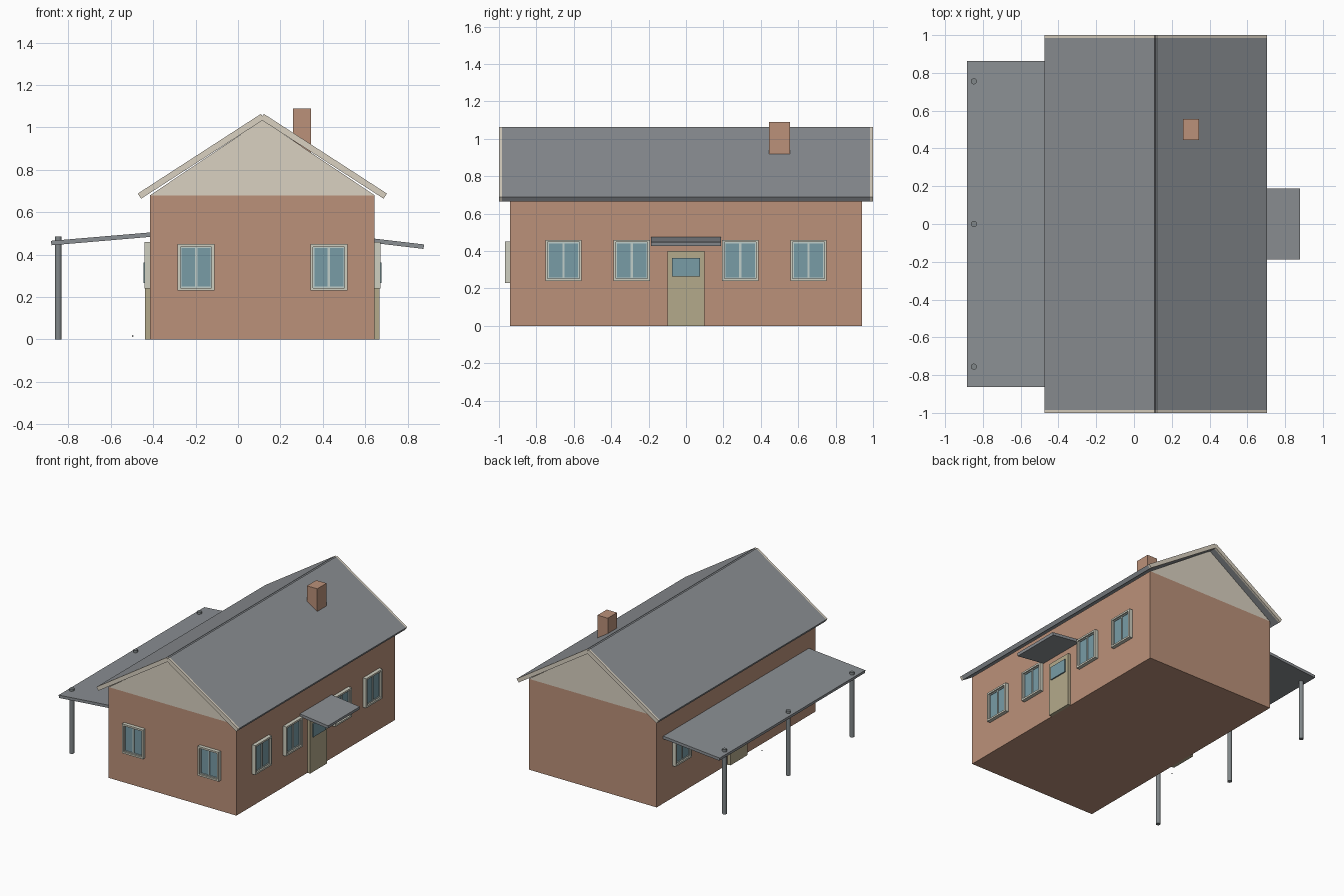
import bpy, bmesh, math
from mathutils import Matrix, Vector

if "Cube" in bpy.data.objects:
    bpy.data.objects.remove(bpy.data.objects["Cube"])

CX = 0.115            # ridge line / house centre in x
HW, HL = 0.53, 0.94   # half width and half length of the walls


def material(name, rgb):
    m = bpy.data.materials.new(name)
    m.diffuse_color = [(c / 255) ** 2.2 for c in rgb] + [1]
    m.use_nodes = True
    m.node_tree.nodes["Principled BSDF"].inputs["Base Color"].default_value = m.diffuse_color
    return m


BRICK = material("brick", (186, 144, 121))
CREAM = material("cream", (217, 208, 192))
ROOF = material("roof_grey", (138, 142, 146))
FRAME = material("window_frame", (205, 205, 190))
SASH = material("window_sash", (190, 205, 200))
GLASS = material("glass", (120, 155, 165))
DOOR = material("door_paint", (178, 168, 138))
METAL = material("post_metal", (128, 134, 136))


def finish(name, bm, mats):
    bmesh.ops.recalc_face_normals(bm, faces=bm.faces)
    me = bpy.data.meshes.new(name)
    bm.to_mesh(me)
    bm.free()
    for m in mats:
        me.materials.append(m)
    ob = bpy.data.objects.new(name, me)
    bpy.context.collection.objects.link(ob)
    return ob


def add_box(bm, lo, hi, mat=0):
    lo, hi = Vector(lo), Vector(hi)
    mtx = Matrix.Translation((lo + hi) / 2) @ Matrix.Diagonal((*(hi - lo), 1))
    verts = bmesh.ops.create_cube(bm, size=1, matrix=mtx)["verts"]
    for f in {f for v in verts for f in v.link_faces}:
        f.material_index = mat


def box(name, lo, hi, mat):
    bm = bmesh.new()
    add_box(bm, lo, hi)
    return finish(name, bm, [mat])


def prism(name, pts, y0, y1, mat):
    """Extrude an xz profile along y."""
    bm = bmesh.new()
    face = bm.faces.new([bm.verts.new((x, y0, z)) for x, z in pts])
    ext = bmesh.ops.extrude_face_region(bm, geom=[face])["geom"]
    bmesh.ops.translate(bm, vec=(0, y1 - y0, 0),
                        verts=[v for v in ext if isinstance(v, bmesh.types.BMVert)])
    return finish(name, bm, [mat])


def place(ob, loc, turn):
    ob.location = loc
    ob.rotation_euler.z = turn


def window(name, w, z0, z1, loc, turn, d=0.027):
    """Two-pane window, built facing -y with the wall at y = 0."""
    bm = bmesh.new()
    h, b, s = w / 2, 0.013, 0.006
    # outer frame
    for x0, x1 in ((-h, -h + b), (h - b, h)):
        add_box(bm, (x0, -d, z0), (x1, 0, z1), 0)
    for a, c in ((z0, z0 + b), (z1 - b, z1)):
        add_box(bm, (-h + b, -d, a), (h - b, 0, c), 0)
    # sash bars and mullion
    for x0, x1 in ((-h + b, -h + b + s), (-s, s), (h - b - s, h - b)):
        add_box(bm, (x0, -0.016, z0 + b), (x1, 0, z1 - b), 1)
    for a, c in ((z0 + b, z0 + b + s), (z1 - b - s, z1 - b)):
        add_box(bm, (-h + b, -0.016, a), (h - b, 0, c), 1)
    # glass
    add_box(bm, (-h + b, -0.010, z0 + b), (h - b, 0, z1 - b), 2)
    place(finish(name, bm, [FRAME, SASH, GLASS]), loc, turn)


def door(name, loc, turn):
    bm = bmesh.new()
    add_box(bm, (-0.1, -0.023, 0), (0.1, 0, 0.4), 0)
    add_box(bm, (-0.075, -0.032, 0.265), (0.075, -0.02, 0.363), 1)
    place(finish(name, bm, [DOOR, GLASS]), loc, turn)


# walls and gable
box("walls", (CX - HW, -HL, 0), (CX + HW, HL, 0.68), BRICK)
prism("gable", [(CX - HW, 0.68), (CX + HW, 0.68), (CX, 1.035)], -HL, HL, CREAM)

# roof slopes with bargeboards at both ends
slope = [(0.588, 0.688), (0.007, 1.064), (0, 1.054), (0, 1.033), (0.572, 0.664)]
for side, s in (("left", -1), ("right", 1)):
    pts = [(CX + s * x, z) for x, z in slope]
    prism(f"roof_{side}", pts, -0.985, 0.985, ROOF)
    prism(f"bargeboard_front_{side}", pts, -1.0, -0.985, CREAM)
    prism(f"bargeboard_back_{side}", pts, 0.985, 1.0, CREAM)

# chimney
box("chimney", (0.26, 0.445, 0.85), (0.345, 0.555, 1.09), BRICK)

# windows and doors
for i, x in enumerate((-0.198, 0.429)):
    window(f"front_window_{i}", 0.174, 0.23, 0.45, (x, -HL, 0), 0)
for side, s in (("left", -1), ("right", 1)):
    wall_x, turn = CX + s * HW, s * math.pi / 2
    for i, y in enumerate((-0.655, -0.29, 0.29, 0.655)):
        window(f"{side}_window_{i}", 0.195, 0.24, 0.46, (wall_x, y, 0), turn)
    door(f"{side}_door", (wall_x, 0, 0), turn)

# door canopy and veranda roof
prism("door_canopy", [(0.64, 0.476), (0.878, 0.448), (0.875, 0.427), (0.64, 0.455)],
      -0.188, 0.188, ROOF)
prism("veranda_roof", [(-0.41, 0.505), (-0.883, 0.465), (-0.88, 0.444), (-0.41, 0.484)],
      -0.862, 0.862, ROOF)

# veranda posts
for i, y in enumerate((-0.755, 0, 0.755)):
    bpy.ops.mesh.primitive_cylinder_add(vertices=24, radius=0.016, depth=0.485,
                                        location=(-0.848, y, 0.2425))
    post = bpy.context.object
    post.name = f"veranda_post_{i}"
    post.data.materials.append(METAL)
    bpy.ops.object.shade_smooth_by_angle()

# small loose knob beside the veranda door
bpy.ops.mesh.primitive_uv_sphere_add(segments=12, ring_count=8, radius=0.004,
                                     location=(-0.497, -0.19, 0.016))
knob = bpy.context.object
knob.name = "door_knob"
knob.data.materials.append(METAL)
bpy.ops.object.shade_smooth_by_angle()
